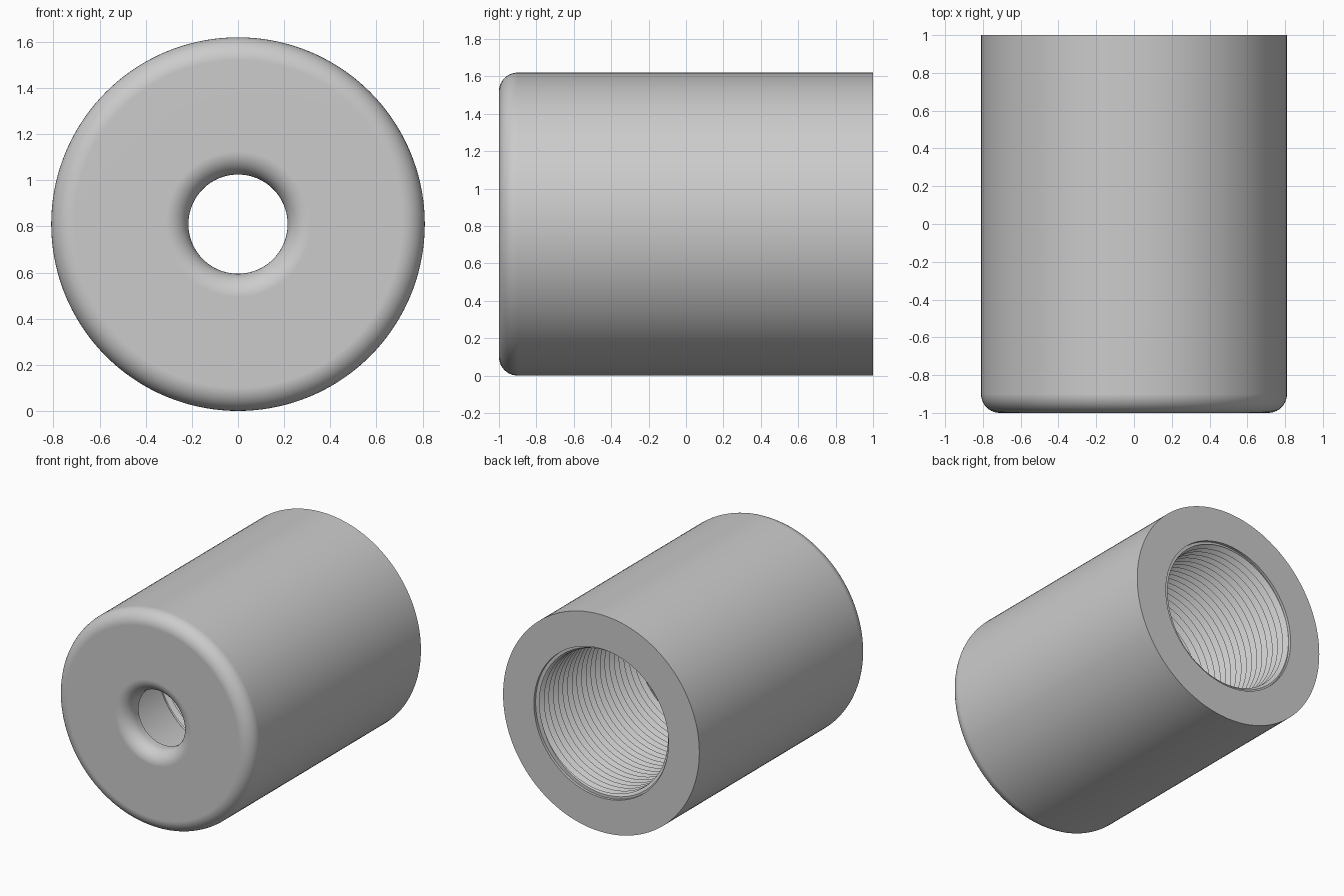
import bpy, bmesh, math

cube = bpy.data.objects.get("Cube")
if cube:
    bpy.data.objects.remove(cube, do_unlink=True)

SEGS = 144
RADIUS, HOLE, MOUTH, BORE = 0.81, 0.215, 0.555, 0.53
FILLET, STEPS = 0.1, 10
THREAD_START, THREAD_END, PITCH = -0.2, 0.98, 0.055
CREST, ROOT = 0.52, 0.555

grey = bpy.data.materials.new("plain grey")
grey.use_nodes = True
grey.diffuse_color = (0.6, 0.6, 0.6, 1)
grey.node_tree.nodes["Principled BSDF"].inputs["Base Color"].default_value = (0.6, 0.6, 0.6, 1)


def ring(radius, y):
    """One plain ring: the same radius and position all the way round."""
    return [(radius, y)] * (SEGS + 1)


def fillet(centre, start, end):
    """Rings of a quarter-round edge on the front face."""
    rings = []
    for i in range(STEPS + 1):
        a = math.radians(start + (end - start) * i / STEPS)
        rings.append(ring(centre + FILLET * math.cos(a), -1 + FILLET + FILLET * math.sin(a)))
    return rings


def thread_row(half_turn):
    """One crest or root line of the helix, clipped to the threaded length."""
    row = []
    for s in range(SEGS + 1):
        y = THREAD_START + PITCH * (half_turn / 2 + s / SEGS)
        y = min(max(y, THREAD_START), THREAD_END)
        phase = ((y - THREAD_START) / PITCH - s / SEGS) % 1
        wave = abs(2 * phase - 1)
        row.append((CREST + (ROOT - CREST) * wave, y))
    return row


# Rings in order: threaded bore, back rim, outer wall, front face, hole, smooth bore
turns = math.ceil((THREAD_END - THREAD_START) / PITCH)
rows = [thread_row(k) for k in range(-2, 2 * turns + 1)]
rows += [ring(MOUTH, THREAD_END), ring(MOUTH, 1), ring(RADIUS, 1)]
rows += fillet(RADIUS - FILLET, 0, -90)
rows += fillet(HOLE + FILLET, -90, -180)
rows += [ring(HOLE, -0.865), ring(BORE, -0.865), ring(BORE, THREAD_START)]

# Skin the rings into one closed sleeve
bm = bmesh.new()
grid = []
for row in rows:
    line = []
    for s, (r, y) in enumerate(row):
        a = math.tau * s / SEGS
        line.append(bm.verts.new((r * math.cos(a), y, RADIUS + r * math.sin(a))))
    grid.append(line)
for i, line in enumerate(grid):
    following = grid[(i + 1) % len(grid)]
    for s in range(SEGS):
        bm.faces.new((line[s], line[s + 1], following[s + 1], following[s]))
bmesh.ops.remove_doubles(bm, verts=bm.verts, dist=0.00001)
bmesh.ops.recalc_face_normals(bm, faces=bm.faces)
mesh = bpy.data.meshes.new("threaded_sleeve")
bm.to_mesh(mesh)
bm.free()
mesh.materials.append(grey)

sleeve = bpy.data.objects.new("threaded_sleeve", mesh)
bpy.context.collection.objects.link(sleeve)
bpy.ops.object.select_all(action="DESELECT")
sleeve.select_set(True)
bpy.context.view_layer.objects.active = sleeve
bpy.ops.object.shade_smooth_by_angle(angle=math.radians(30))
weighted = sleeve.modifiers.new("flat_face_normals", "WEIGHTED_NORMAL")
weighted.keep_sharp = True
